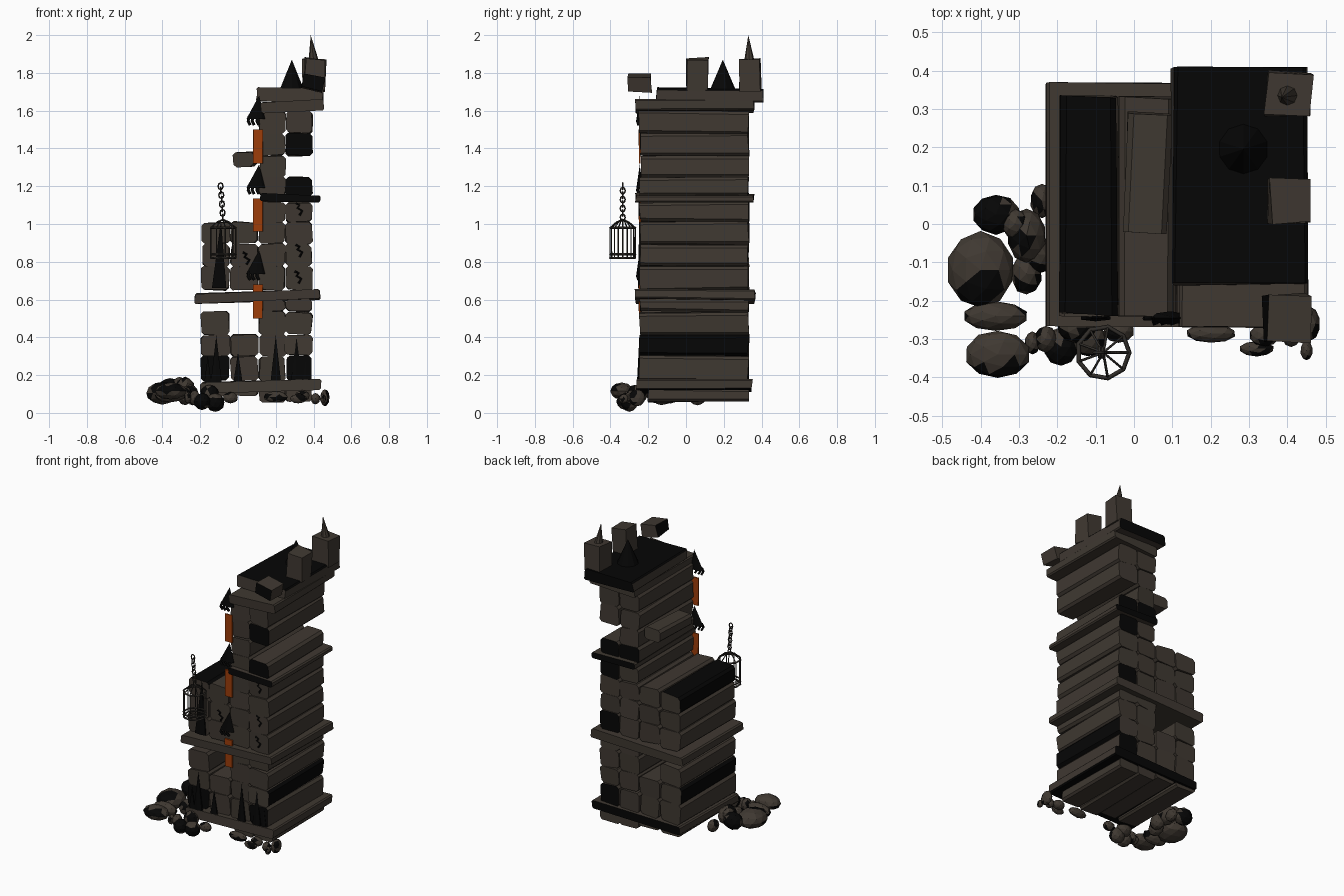
import bpy, bmesh, math, random
from mathutils import Vector, Matrix

random.seed(4)
if "Cube" in bpy.data.objects:
    bpy.data.objects.remove(bpy.data.objects["Cube"], do_unlink=True)


def material(name, color):
    m = bpy.data.materials.new(name)
    m.use_nodes = True
    m.diffuse_color = (*color, 1)
    bsdf = m.node_tree.nodes["Principled BSDF"]
    bsdf.inputs["Base Color"].default_value = (*color, 1)
    bsdf.inputs["Roughness"].default_value = 0.9
    return m


STONE = material("brown stone", (0.05, 0.04, 0.031))
BLACK = material("soot black", (0.0018, 0.0018, 0.0018))
CLOTH = material("rust orange cloth", (0.34, 0.047, 0.003))
IRON = material("dark iron", (0.03, 0.026, 0.022))
AXES = {"F": (0, -1, 0), "B": (0, 1, 0), "L": (-1, 0, 0),
        "R": (1, 0, 0), "T": (0, 0, 1), "D": (0, 0, -1)}


def finish(bm, name, *mats):
    me = bpy.data.meshes.new(name)
    bm.to_mesh(me)
    bm.free()
    for m in mats:
        me.materials.append(m)
    ob = bpy.data.objects.new(name, me)
    bpy.context.collection.objects.link(ob)
    return ob


def block(name, x, y, z, dark="", bevel=0.015, jitter=0.006, tilt=0, turn=0):
    """Stone beam from (min, max) ranges; dark lists the sooty sides."""
    bm = bmesh.new()
    bmesh.ops.create_cube(bm, size=1)
    for v in bm.verts:
        for i, (lo, hi) in enumerate((x, y, z)):
            v.co[i] *= hi - lo
            v.co[i] += random.uniform(-jitter, jitter)
    if bevel:
        long_edges = [e for e in bm.edges
                      if abs((e.verts[0].co - e.verts[1].co).normalized().y) > 0.9]
        bmesh.ops.bevel(bm, geom=long_edges, offset=bevel, segments=1, affect="EDGES")
    bm.normal_update()
    for f in bm.faces:
        if any(f.normal.dot(Vector(AXES[d])) > 0.55 for d in dark):
            f.material_index = 1
    centre = Vector([(lo + hi) / 2 for lo, hi in (x, y, z)])
    bm.transform(Matrix.Translation(centre) @ Matrix.Rotation(tilt, 4, "Y")
                 @ Matrix.Rotation(turn, 4, "Z"))
    return finish(bm, name, STONE, BLACK)


def cone(name, base, r, h, mat, sides=8, lean=(0, 0), flat=1):
    bm = bmesh.new()
    bmesh.ops.create_cone(bm, cap_ends=True, segments=sides, radius1=r, radius2=0, depth=h)
    for v in bm.verts:
        v.co.y *= flat
        if v.co.z > 0:
            v.co += Vector((lean[0], lean[1], 0))
        v.co += Vector(base) + Vector((0, 0, h / 2))
    return finish(bm, name, mat)


def rod(name, points, r, mat=IRON, cyclic=False):
    cu = bpy.data.curves.new(name, "CURVE")
    cu.dimensions = "3D"
    cu.bevel_depth = r
    cu.bevel_resolution = 0
    sp = cu.splines.new("POLY")
    sp.points.add(len(points) - 1)
    for p, co in zip(sp.points, points):
        p.co = (*co, 1)
    sp.use_cyclic_u = cyclic
    cu.materials.append(mat)
    ob = bpy.data.objects.new(name, cu)
    bpy.context.collection.objects.link(ob)


def rock(x, y, z, rx, ry, rz, dark=0.87):
    bm = bmesh.new()
    bmesh.ops.create_icosphere(bm, subdivisions=2, radius=1)
    bm.normal_update()
    spots = [Vector((random.uniform(-1, 1), random.uniform(-1, 0.3),
                     random.uniform(-.4, .7))).normalized() for _ in range(3)]
    for f in bm.faces:
        f.material_index = int(any(f.normal.dot(s) > dark for s in spots))
    for v in bm.verts:
        v.co *= random.uniform(0.97, 1.03)
        v.co = Vector((x + v.co.x * rx, y + v.co.y * ry, z + v.co.z * rz))
    finish(bm, "rubble_rock", STONE, BLACK)


# Courses of long beams, four columns wide, missing ones left as holes
COLS = [(-0.192, -0.046), (-0.038, 0.104), (0.112, 0.25), (0.252, 0.392)]
COURSES = [(0.17, 0.3, "0123"), (0.302, 0.414, "0123"), (0.416, 0.534, "023"),
           (0.536, 0.6, "23"), (0.65, 0.774, "0123"), (0.776, 0.894, "0123"),
           (0.896, 1.01, "0123"), (1.008, 1.115, "23"), (1.15, 1.248, "23"),
           (1.248, 1.362, "2"), (1.362, 1.478, "23"), (1.48, 1.6, "23")]
SOOT = {(0, 0): "F", (0, 3): "FB", (1, 0): "L", (1, 3): "R",
        (2, 1): "B", (4, 3): "B", (6, 0): "TL", (7, 3): "B", (8, 3): "FB",
        (8, 2): "B", (10, 3): "F"}
for row, (low, high, present) in enumerate(COURSES):
    for c in map(int, present):
        block("wall_beam", COLS[c], (-0.245 if c == 3 else -0.236, 0.33), (low, high),
              SOOT.get((row, c), ""), tilt=random.uniform(-.04, .04))

# Bottom planks, ledges and roof slab
for c in (0, 1, 2, 3):
    block("bottom_plank", COLS[c], (-0.2, 0.33), (0.06 if c > 1 else 0.09, 0.13), bevel=0.012)
block("base_ledge", (-0.2, 0.44), (-0.26, 0.35), (0.115, 0.17), "BD", 0.008, tilt=-0.03)
block("middle_ledge", (-0.23, 0.435), (-0.27, 0.365), (0.588, 0.642), "", 0.008, tilt=-0.04)
block("upper_ledge", (0.12, 0.435), (-0.265, 0.36), (1.115, 1.16), "FB", 0.008, tilt=0.03)
block("roof_ledge", (0.12, 0.45), (-0.265, 0.36), (1.595, 1.65), "", 0.008, tilt=-0.05)
block("roof_slab", (0.1, 0.45), (-0.155, 0.405), (1.645, 1.715), "TB", 0.008, tilt=0.02)
block("loose_beam", (-0.02, 0.09), (-0.02, 0.29), (1.305, 1.38), "", 0.015, turn=-0.05)

# Battlements and roof spikes
block("rear_merlon", (0.345, 0.46), (0.28, 0.395), (1.7, 1.875), "", 0, 0.008, turn=-0.06)
block("middle_merlon", (0.35, 0.46), (0, 0.115), (1.705, 1.875), "", 0, 0.008, tilt=0.05)
block("front_merlon", (0.345, 0.455), (-0.305, -0.185), (1.71, 1.785), "FL", 0, 0.008, tilt=0.2)
cone("merlon_spike", (0.4, 0.335, 1.87), 0.026, 0.13, STONE, 8, (-0.015, -0.005))
cone("roof_cone", (0.285, 0.195, 1.71), 0.068, 0.16, BLACK, 10)

# Hanging banners, each with a hood and curled hooks below it
for low, high in ((1.32, 1.5), (0.96, 1.135), (0.5, 0.68)):
    cloth = block("banner", (0.08, 0.131), (-0.25, -0.241), (low, high), "", 0, 0.001)
    cloth.data.materials[0] = CLOTH
    cone("banner_hood", (0.094, -0.245, high + 0.055), 0.05, 0.125, BLACK, 8, (0.018, 0), 0.35)
    for dx in (-0.036, -0.015, 0.01):
        rod("banner_hook", [(0.095 + dx, -0.247, high + 0.07), (0.09 + dx, -0.257, high + 0.045),
                            (0.1 + dx, -0.25, high + 0.025)], 0.009, BLACK)

# Soot spikes at the foot and a long drip
for x, z, r, h in ((-0.115, 0.16, 0.034, 0.25), (0, 0.15, 0.03, 0.17), (0.2, 0.15, 0.034, 0.26),
                   (0.31, 0.16, 0.036, 0.24), (-0.16, 0.16, 0.022, 0.14), (0.36, 0.17, 0.022, 0.13)):
    cone("foot_spike", (x, -0.247, z), r, h, BLACK, 6, (0, 0), 0.35)
cone("soot_drip", (-0.1, -0.245, 0.66), 0.044, 0.36, BLACK, 6, (0.01, 0), 0.2)

# Cracks on the beam ends
for x, z in ((0.325, 1.08), (0.325, 0.86), (0.32, 0.72), (0.045, 0.82)):
    rod("crack", [(x + dx, -0.246, z + dz) for dx, dz in
                  ((-.02, .03), (0, .02), (-.01, .005), (.015, -.01), (0, -.035))], 0.006, BLACK)

# Hanging cage
CX, CY, R = -0.08, -0.335, 0.068


def around(i, r, z):
    a = math.tau * i / 9
    return (CX + r * math.cos(a), CY + r * math.sin(a), z)


for i in range(9):
    rod("cage_bar", [around(i, R, 0.82), around(i, R, 0.98), around(i, R * 0.5, 1.01),
                     around(i, 0, 1.025)], 0.0035)
    rod("cage_floor_bar", [around(i, R, 0.82), (CX, CY, 0.82)], 0.003)
for z in (0.82, 0.84, 0.98):
    rod("cage_ring", [around(i, R, z) for i in range(9)], 0.006, cyclic=True)

# Chain of alternating links
for k in range(8):
    t = k / 7
    link = []
    for i in range(8):
        a = math.tau * i / 8
        side = 0.013 * math.cos(a)
        link.append((CX - 0.012 * t + (side if k % 2 else 0), CY + (0 if k % 2 else side),
                     1.035 + 0.165 * t + 0.018 * math.sin(a)))
    rod("chain_link", link, 0.004, cyclic=True)

# Rubble heap beside the front corner
for spec in ((-.4, -.12, .105, .088, .1, .06), (-.36, .025, .13, .062, .052, .055, .4),
             (-.36, -.24, .1, .085, .038, .045), (-.355, -.34, .115, .085, .063, .045),
             (-.28, -.03, .13, .05, .07, .06), (-.28, -.13, .09, .04, .055, .05),
             (-.24, .06, .08, .03, .045, .04), (-.265, -.31, .08, .02, .03, .03),
             (-.31, .0, .15, .035, .04, .04), (-.25, -.08, .1, .04, .05, .05)):
    rock(*spec)

# Scattered stones along the front
for spec in ((-.19, -.32, .06, .045, .05, .045, .5), (-.12, -.3, .055, .05, .045, .05, .7),
             (-.23, -.3, .08, .03, .035, .04), (-.15, -.27, .1, .05, .04, .05, .7),
             (-.04, -.28, .08, .04, .03, .03),
             (.2, -.285, .085, .065, .025, .03), (.32, -.325, .075, .045, .02, .025),
             (.34, -.29, .09, .04, .03, .03), (.46, -.26, .08, .025, .045, .045),
             (.45, -.33, .075, .016, .025, .025), (.41, -.29, .075, .025, .03, .03)):
    rock(*spec)
